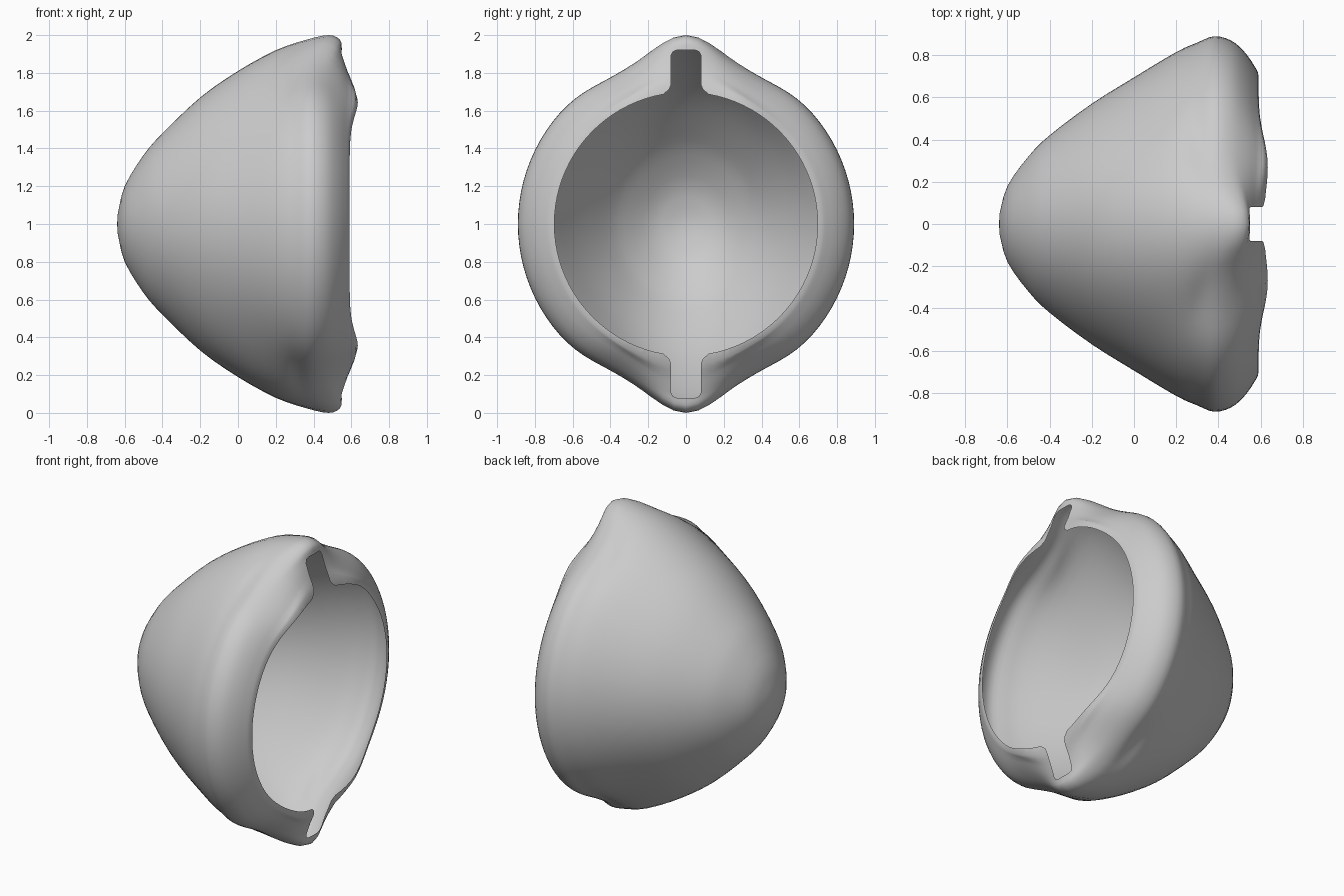
import bpy, bmesh, math

if "Cube" in bpy.data.objects:
    bpy.data.objects.remove(bpy.data.objects["Cube"])

N = 96     # segments around the x axis
BACK = .43  # depth of the opening cutter


def new_object(name, bm):
    bmesh.ops.recalc_face_normals(bm, faces=bm.faces)
    me = bpy.data.meshes.new(name)
    bm.to_mesh(me)
    bm.free()
    ob = bpy.data.objects.new(name, me)
    bpy.context.collection.objects.link(ob)
    return ob


def refine(rows, n=3):
    """Catmull-Rom interpolation of ring parameters."""
    out = []
    for i in range(len(rows) - 1):
        p0, p1 = rows[max(i - 1, 0)], rows[i]
        p2, p3 = rows[i + 1], rows[min(i + 2, len(rows) - 1)]
        for k in range(n):
            t = k / n
            out.append([0.5 * (2 * b + (c - a) * t + (2 * a - 5 * b + 4 * c - d) * t * t
                               + (3 * b - a - 3 * c + d) * t ** 3)
                        for a, b, c, d in zip(p0, p1, p2, p3)])
    return out + [list(rows[-1])]


def smooth(v, lo, hi):
    t = min(1, max(0, (v - lo) / (hi - lo)))
    return t * t * (3 - 2 * t)


def loft(name, rings, x_start, x_end):
    """Rings of points around the x axis, closed with a fan at both ends."""
    bm = bmesh.new()
    vs = [[bm.verts.new(p) for p in ring] for ring in rings]
    for a, b in zip(vs, vs[1:]):
        for j in range(N):
            k = (j + 1) % N
            bm.faces.new((a[j], a[k], b[k], b[j]))
    for ring, x in ((vs[0], x_start), (vs[-1], x_end)):
        c = bm.verts.new((x, 0, 1))
        for j in range(N):
            bm.faces.new((ring[j], ring[(j + 1) % N], c))
    return new_object(name, bm)


# Outer shell: x and radius at the sides, x and radius at the lobes, lobe width
rows = [(-.637, .05, -.637, .05, 45), (-.6, .18, -.6, .2, 45), (-.5, .32, -.5, .365, 45),
        (-.4, .42, -.4, .48, 43), (-.2, .57, -.2, .67, 39), (0, .695, 0, .81, 33),
        (.2, .815, .2, .92, 24), (.3, .86, .36, .975, 16), (.38, .89, .48, 1.0, 12),
        (.46, .87, .54, .975, 12), (.52, .82, .55, .92, 12.5), (.57, .75, .575, .82, 15),
        (.592, .69, .61, .7, 30), (.595, .5, .61, .5, 30)]
rings = []
for i, (xb, rb, xl, rl, s) in enumerate(refine(rows)):
    u = i / 3  # position along the rows
    ring = []
    for j in range(N):
        a = 2 * math.pi * j / N
        phi = math.degrees(math.acos(min(1, abs(math.cos(a)))))  # angle from lobe
        w = math.exp(-(phi / s) ** 2)
        dip = (.018 * math.exp(-((phi - 28) / 11) ** 2)
               * smooth(u, 5.5, 8) * (1 - smooth(u, 9, 12)))
        bump = .033 * math.exp(-((phi - 25) / 16) ** 2) * smooth(u, 8.5, 12)
        x, r = xb + (xl - xb) * w + bump, rb + (rl - rb) * w - dip
        ring.append((x, r * math.sin(a), 1 + r * math.cos(a)))
    rings.append(ring)
shell = loft("cup_shell", rings, -.64, .6)

# Front opening: round hole with a narrow rounded slot at the top and bottom
quarter = [(.05, .92), (.07, .912), (.08, .89), (.08, .735), (.09, .712)]
quarter += [(.697 * math.sin(math.radians(t)), .697 * math.cos(math.radians(t)))
            for t in range(10, 90, 4)]
half = quarter + [(.697, 0)] + [(y, -z) for y, z in reversed(quarter)]
outline = half + [(-y, z) for y, z in reversed(half) if (y, z) != (.697, 0)]
bm = bmesh.new()
back = [bm.verts.new((BACK, y, 1 + z)) for y, z in outline]
front = [bm.verts.new((1, y, 1 + z)) for y, z in outline]
bm.faces.new(back)
bm.faces.new(front)
for i in range(len(outline)):
    k = (i + 1) % len(outline)
    bm.faces.new((back[i], back[k], front[k], front[i]))
opening = new_object("opening_cutter", bm)

# Cut the opening
bpy.context.view_layer.objects.active = shell
shell.select_set(True)
m = shell.modifiers.new("opening", 'BOOLEAN')
m.operation, m.solver, m.object = 'DIFFERENCE', 'EXACT', opening
bpy.ops.object.modifier_apply(modifier=m.name)
bpy.data.objects.remove(opening, do_unlink=True)


def outline_distance(y, z):
    best = 9
    for (ay, az), (by, bz) in zip(outline, outline[1:] + outline[:1]):
        dy, dz = by - ay, bz - az
        t = ((y - ay) * dy + (z - az) * dz) / max(dy * dy + dz * dz, 1e-9)
        t = min(1, max(0, t))
        best = min(best, math.hypot(y - ay - t * dy, z - az - t * dz))
    return best


# Remove the walls and floor of the cut so a thin hollow sheet remains
bm = bmesh.new()
bm.from_mesh(shell.data)
bm.normal_update()
dead = []
for f in bm.faces:
    c = f.calc_center_median()
    floor = all(abs(v.co.x - BACK) < 1e-4 for v in f.verts)
    wall = abs(f.normal.x) < .05 and c.x > BACK and outline_distance(c.y, c.z - 1) < .003
    if floor or wall:
        dead.append(f)
bmesh.ops.delete(bm, geom=dead, context='FACES')
bm.to_mesh(shell.data)
bm.free()
bpy.ops.object.shade_smooth_by_angle(angle=math.radians(40))
